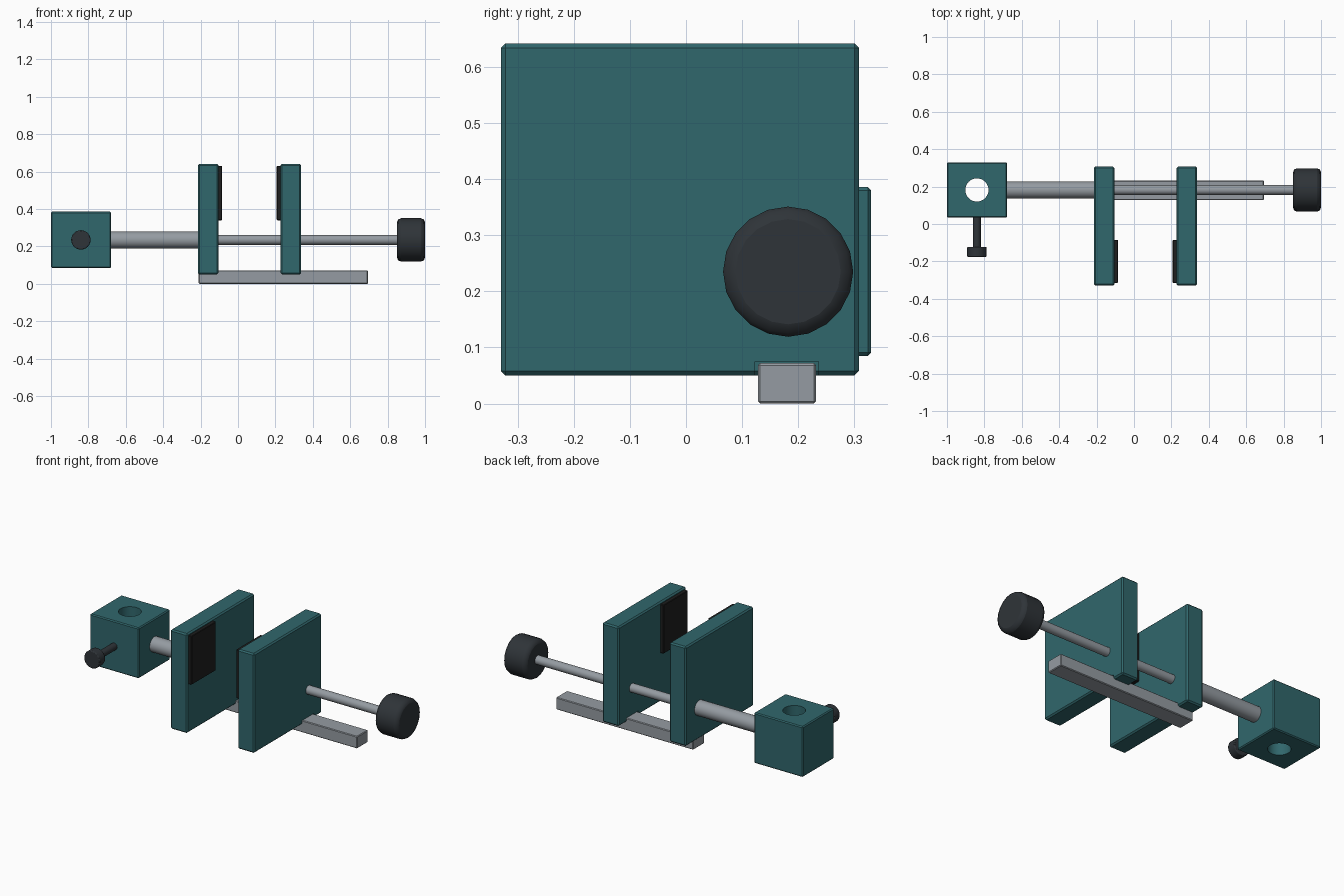
import bpy, math

if "Cube" in bpy.data.objects:
    bpy.data.objects.remove(bpy.data.objects["Cube"])

def material(name, rgb):
    m = bpy.data.materials.new(name)
    m.diffuse_color = (*rgb, 1)
    m.use_nodes = True
    m.node_tree.nodes["Principled BSDF"].inputs["Base Color"].default_value = m.diffuse_color
    return m

TEAL = material("teal_paint", (0.03, 0.135, 0.15))
DARK = material("dark_plastic", (0.028, 0.034, 0.04))
RUBBER = material("rubber", (0.013, 0.013, 0.013))
STEEL = material("steel", (0.30, 0.33, 0.36))
CY, CZ = 0.182, 0.235          # shared axis of rod, spindle and knob

def bevel(ob, width, segments=1):
    if width:
        b = ob.modifiers.new("bevel", 'BEVEL')
        b.width, b.segments, b.limit_method = width, segments, 'ANGLE'

def box(name, x, y, z, mat, width=0.006):
    bpy.ops.mesh.primitive_cube_add(size=1, location=[sum(r) / 2 for r in (x, y, z)])
    ob = bpy.context.object
    ob.name = name
    ob.scale = [r[1] - r[0] for r in (x, y, z)]
    bpy.ops.object.transform_apply(location=False, rotation=False, scale=True)
    if mat:
        ob.data.materials.append(mat)
    bevel(ob, width)
    return ob

def cylinder(name, axis, lo, hi, a, b, r, mat, width=0.0, verts=24, segments=2):
    mid = (lo + hi) / 2
    loc, rot = {'X': ((mid, a, b), (0, math.pi / 2, 0)),
                'Y': ((a, mid, b), (math.pi / 2, 0, 0)),
                'Z': ((a, b, mid), (0, 0, 0))}[axis]
    bpy.ops.mesh.primitive_cylinder_add(vertices=verts, radius=r, depth=hi - lo,
                                        location=loc, rotation=rot)
    ob = bpy.context.object
    ob.name = name
    if mat:
        ob.data.materials.append(mat)
    bpy.ops.object.shade_smooth_by_angle(angle=math.radians(35))
    bevel(ob, width, segments)
    return ob

def cut(ob, cutter):
    m = ob.modifiers.new("cut", 'BOOLEAN')
    m.operation, m.object, m.solver = 'DIFFERENCE', cutter, 'EXACT'
    cutter.hide_render = True
    cutter.hide_set(True)

# mounting block with vertical post hole
block = box("mounting_block", (-1, -0.678), (0.034, 0.33), (0.085, 0.386), TEAL)
cut(block, cylinder("post_hole_cutter", 'Z', 0, 0.5, -0.84, CY, 0.062, None, verts=32))

# clamping thumbscrew
cylinder("thumbscrew_shaft", 'Y', -0.13, 0.06, -0.84, CZ, 0.021, DARK)
cylinder("thumbscrew_head", 'Y', -0.176, -0.122, -0.84, CZ, 0.052, DARK, 0.005)

# support rod, spindle and knob
cylinder("support_rod", 'X', -0.70, -0.20, CY, CZ, 0.045, STEEL)
cylinder("spindle", 'X', -0.20, 0.87, CY, CZ, 0.026, STEEL)
cylinder("knob", 'X', 0.85, 1.0, CY, CZ, 0.116, DARK, 0.022, verts=20)

# jaw plates and gripping pads
JY, JZ = (-0.33, 0.308), (0.05, 0.642)
box("fixed_jaw", (-0.215, -0.105), JY, JZ, TEAL, 0.008)
moving = box("moving_jaw", (0.228, 0.337), JY, JZ, TEAL, 0.008)
cut(moving, box("slot_cutter", (0.1, 0.5), (0.123, 0.236), (0, 0.075), None, 0))
for name, x in (("fixed_pad", (-0.11, -0.085)), ("moving_pad", (0.207, 0.233))):
    box(name, x, (-0.315, -0.085), (0.34, 0.63), RUBBER, 0.003)

# guide bar under the jaws
box("guide_bar", (-0.21, 0.695), (0.128, 0.232), (0, 0.072), STEEL, 0.004)
